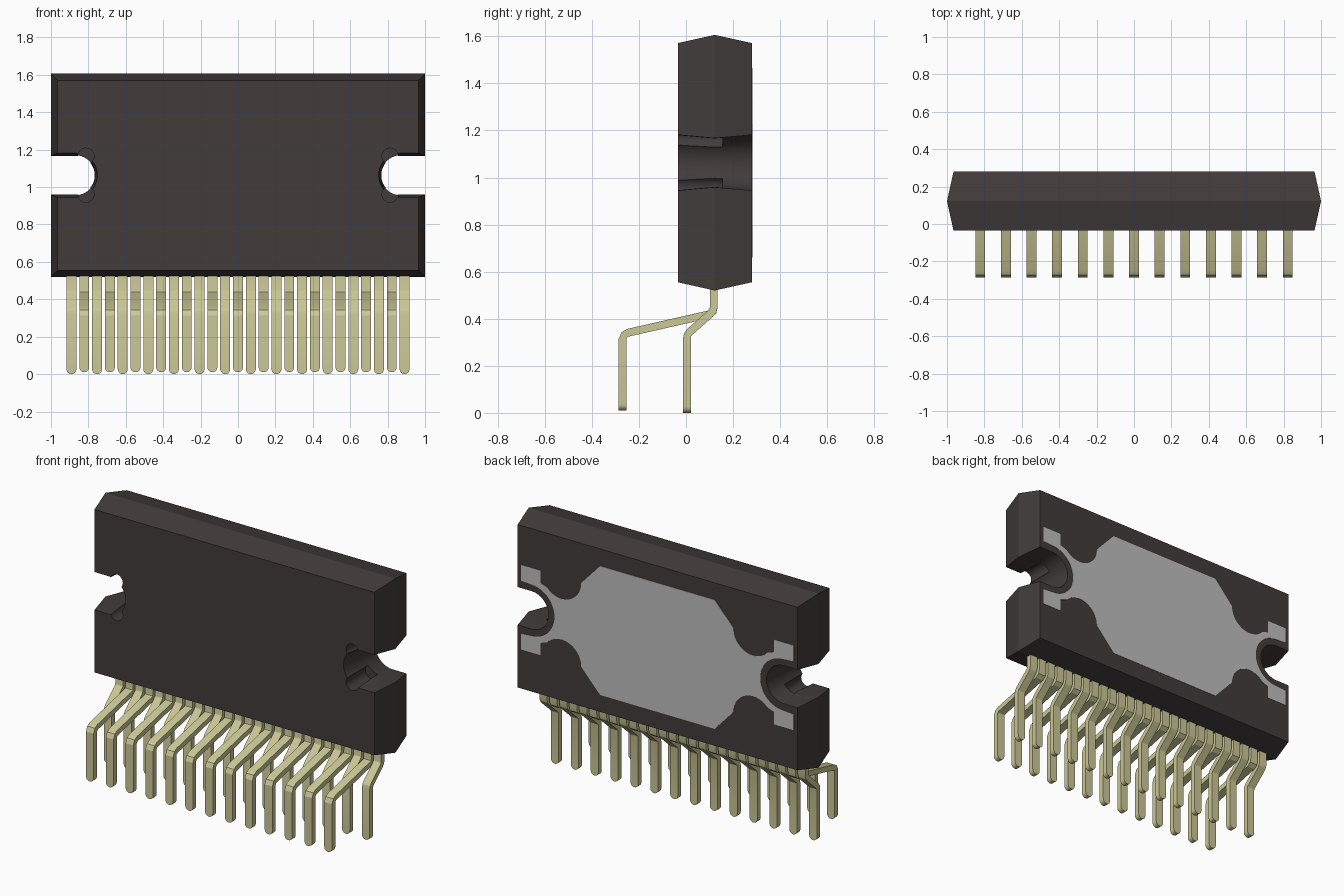
import bpy, bmesh, math
from math import cos, sin, radians

if "Cube" in bpy.data.objects:
    bpy.data.objects.remove(bpy.data.objects["Cube"])


def material(name, rgb):
    m = bpy.data.materials.new(name)
    m.use_nodes = True
    m.diffuse_color = (*rgb, 1)
    m.node_tree.nodes["Principled BSDF"].inputs["Base Color"].default_value = (*rgb, 1)
    return m


charcoal = material("charcoal plastic", (0.054, 0.045, 0.044))
tin = material("pale tin", (0.60, 0.58, 0.31))
grey = material("grey metal", (0.52, 0.52, 0.52))


def loft(name, rings, mat):
    """Closed solid through a list of equal-length point rings."""
    bm = bmesh.new()
    loops = [[bm.verts.new(p) for p in ring] for ring in rings]
    n = len(loops[0])
    for a, b in zip(loops, loops[1:]):
        for i in range(n):
            j = (i + 1) % n
            bm.faces.new((a[i], a[j], b[j], b[i]))
    bm.faces.new(loops[0][::-1])
    bm.faces.new(loops[-1])
    bmesh.ops.recalc_face_normals(bm, faces=bm.faces)
    mesh = bpy.data.meshes.new(name)
    bm.to_mesh(mesh)
    bm.free()
    ob = bpy.data.objects.new(name, mesh)
    bpy.context.collection.objects.link(ob)
    mesh.materials.append(mat)
    return ob


def activate(ob):
    bpy.ops.object.select_all(action="DESELECT")
    ob.select_set(True)
    bpy.context.view_layer.objects.active = ob


def smooth(ob):
    activate(ob)
    bpy.ops.object.shade_smooth_by_angle(angle=radians(20))


def cut(ob, cutter):
    cutter.hide_render = True
    mod = ob.modifiers.new("cut", "BOOLEAN")
    mod.operation = "DIFFERENCE"
    mod.solver = "EXACT"
    mod.object = cutter
    activate(ob)
    bpy.ops.object.modifier_apply(modifier=mod.name)
    bpy.data.objects.remove(cutter)


def arc(cx, cz, r, start, end, steps):
    angles = [radians(start + (end - start) * i / steps) for i in range(steps + 1)]
    return [(cx + r * cos(a), cz + r * sin(a)) for a in angles]


def at_depth(points, y, side=1):
    return [(side * x, y, z) for x, z in points]


FRONT, MID, BACK = -0.035, 0.122, 0.28
CZ = 1.063          # height of the body centre
HOLE_X = 0.87       # centre of the mounting notch curve


# Body: block drafted to a ridge around its middle
def rectangle(hx, hz, y):
    return at_depth([(-hx, CZ - hz), (hx, CZ - hz), (hx, CZ + hz), (-hx, CZ + hz)], y)


body = loft("body", [rectangle(0.965, 0.508, FRONT), rectangle(1, 0.543, MID),
                     rectangle(0.965, 0.508, BACK)], charcoal)


# Mounting notches, with small round reliefs in the front half
def notch_outline(r):
    return [(1.2, CZ + r)] + arc(HOLE_X, CZ, r, 90, 270, 20) + [(1.2, CZ - r)]


for side in (-1, 1):
    cut(body, loft("notch_cutter", [at_depth(notch_outline(r), y, side)
        for r, y in ((0.122, MID - 0.2), (0.104, MID), (0.122, MID + 0.2))], charcoal))
    for dz in (-0.102, 0.102):
        circle = arc(0.813, CZ + dz, 0.043, 0, 345, 23)
        cut(body, loft("relief_cutter", [at_depth(circle, y, side) for y in (-0.08, 0.155)],
                       charcoal))
smooth(body)

# Heat spreader plate: one quarter outline mirrored both ways
quarter = [(0.395, 0.402)] + arc(0.66, 0.262, 0.135, 180, 317, 14)
quarter += [(0.806, 0.187), (0.806, 0.264), (0.94, 0.264), (0.94, 0.165)]
quarter += arc(HOLE_X, 0, 0.16, 92, 180, 12)
half = quarter + [(x, -z) for x, z in quarter[-2::-1]]
outline = [(x, CZ + z) for x, z in half + [(-x, z) for x, z in half[::-1]]]
loft("heat_spreader", [at_depth(outline, y) for y in (BACK - 0.003, BACK + 0.002)], grey)

# Pins: bent flat strips with rounded tips, alternating between two rows
PITCH, HALF_W, HALF_T = 0.0685, 0.0265, 0.0165
SHOULDER = [(0.118, 0.56), (0.118, 0.45)]
BACK_BEND = [(0.114, 0.435), (0.103, 0.421), (0.015, 0.343), (0.007, 0.332), (0.004, 0.318)]
FRONT_BEND = [(0.114, 0.43), (0.1, 0.419), (-0.245, 0.341), (-0.261, 0.332), (-0.27, 0.314)]


def pin(name, x, bend, tip):
    y_end = bend[-1][0]
    path = [(y, z, HALF_W) for y, z in SHOULDER + bend]
    for i in range(6):
        a = radians(16 * i)
        path.append((y_end, tip + HALF_W * (1 - sin(a)), HALF_W * cos(a)))
    rings = []
    for i, (y, z, w) in enumerate(path):
        before, after = path[max(i - 1, 0)], path[min(i + 1, len(path) - 1)]
        dy, dz = after[0] - before[0], after[1] - before[1]
        length = math.hypot(dy, dz)
        ny, nz = -dz / length * HALF_T, dy / length * HALF_T
        rings.append([(x - w, y - ny, z - nz), (x + w, y - ny, z - nz),
                      (x + w, y + ny, z + nz), (x - w, y + ny, z + nz)])
    smooth(loft(name, rings, tin))


for i in range(27):
    x = (i - 13) * PITCH
    if i % 2:
        pin(f"front_pin_{i // 2 + 1}", x, FRONT_BEND, 0.01)
    else:
        pin(f"back_pin_{i // 2 + 1}", x, BACK_BEND, 0.0)
